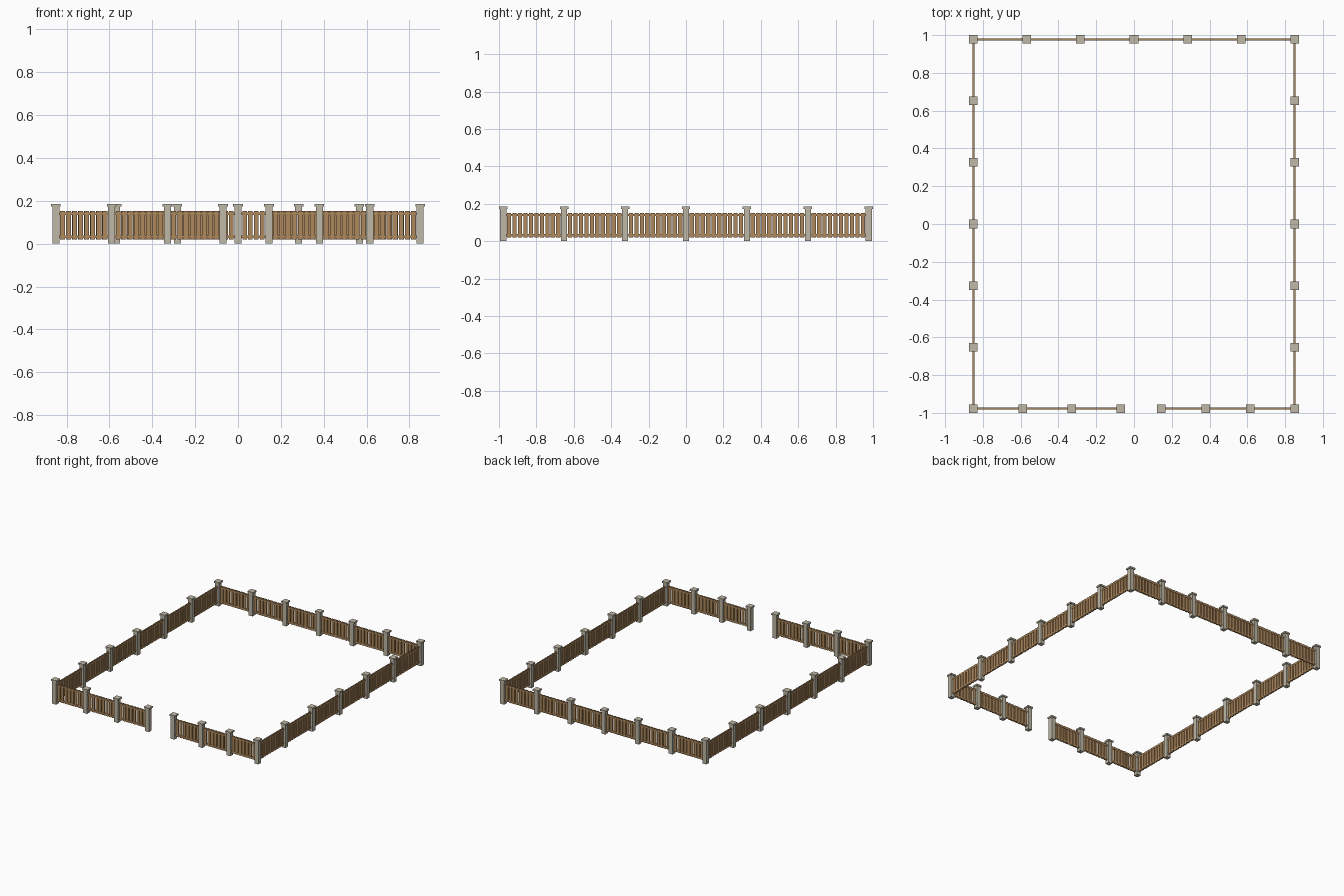
import bpy, bmesh
from mathutils import Matrix, Vector

if "Cube" in bpy.data.objects:
    bpy.data.objects.remove(bpy.data.objects["Cube"])


def material(name, color):
    m = bpy.data.materials.new(name)
    m.diffuse_color = (*color, 1)
    m.use_nodes = True
    m.node_tree.nodes["Principled BSDF"].inputs["Base Color"].default_value = m.diffuse_color
    return m


STONE = material("pale stone", (0.52, 0.48, 0.38))
WOOD = material("warm wood", (0.42, 0.25, 0.11))

X, Y = 0.85, 0.9775        # corner post centres
POST, CAP = 0.033, 0.045   # post and cap widths


def box(bm, center, size):
    mat = Matrix.Translation(center) @ Matrix.Diagonal((*size, 1))
    bmesh.ops.create_cube(bm, size=1, matrix=mat)


def finish(bm, name, mat):
    me = bpy.data.meshes.new(name)
    bm.to_mesh(me)
    bm.free()
    me.materials.append(mat)
    ob = bpy.data.objects.new(name, me)
    bpy.context.collection.objects.link(ob)


# Runs of fence: start, end, number of panels; the front leaves a gateway
runs = {
    "back": ((-X, Y), (X, Y), 6),
    "left": ((-X, -Y), (-X, Y), 6),
    "right": ((X, -Y), (X, Y), 6),
    "front_left": ((-X, -Y), (-0.07, -Y), 3),
    "front_right": ((0.145, -Y), (X, -Y), 3),
}

posts = set()
for name, (a, b, n) in runs.items():
    a, b = Vector(a), Vector(b)
    along_x = abs(b.x - a.x) > abs(b.y - a.y)

    def size(length, thick, height):
        return (length, thick, height) if along_x else (thick, length, height)

    rails, pickets = bmesh.new(), bmesh.new()
    step = (b - a) / n
    d = step.normalized()
    clear = step.length - POST
    for i in range(n + 1):
        p = a + step * i
        posts.add((round(p.x, 4), round(p.y, 4)))
        if i == n:
            continue
        # two rails between neighbouring posts
        mid = p + step / 2
        for z in (0.032, 0.140):
            box(rails, (mid.x, mid.y, z), size(clear + 0.004, 0.011, 0.012))
        # evenly spaced pickets
        count = round(clear / 0.029)
        pitch = clear / count
        for k in range(count):
            q = p + d * (POST / 2 + pitch * (k + 0.5))
            box(pickets, (q.x, q.y, 0.086), size(pitch * 0.76, 0.008, 0.132))
    finish(rails, name + "_rails", WOOD)
    finish(pickets, name + "_pickets", WOOD)

# Posts with flat overhanging caps
shafts, caps = bmesh.new(), bmesh.new()
for x, y in sorted(posts):
    box(shafts, (x, y, 0.0865), (POST, POST, 0.173))
    box(caps, (x, y, 0.179), (CAP, CAP, 0.012))
finish(shafts, "posts", STONE)
finish(caps, "post_caps", STONE)
